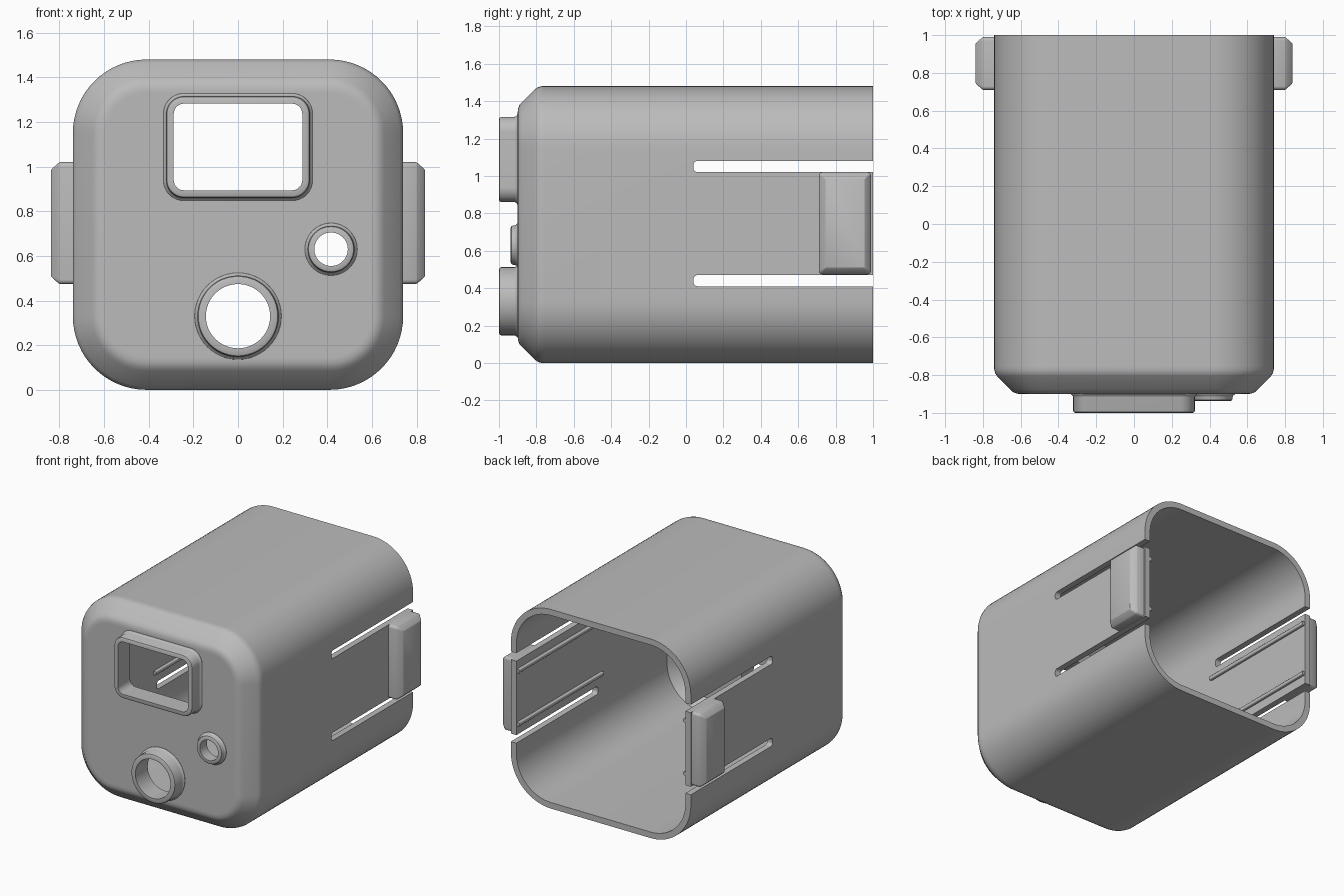
import bpy, bmesh, math

cube = bpy.data.objects.get("Cube")
if cube:
    bpy.data.objects.remove(cube, do_unlink=True)

GREY = (0.5, 0.5, 0.5, 1)
grey = bpy.data.materials.new("plain grey")
grey.use_nodes = True
grey.diffuse_color = GREY
grey.node_tree.nodes["Principled BSDF"].inputs["Base Color"].default_value = GREY


def rounded_rect(cu, cv, hu, hv, r, seg):
    """Outline points of a rounded rectangle, or a circle when r fills it."""
    pts = []
    for k, (su, sv) in enumerate([(1, 1), (-1, 1), (-1, -1), (1, -1)]):
        for i in range(seg + 1):
            a = math.pi / 2 * (k + i / seg)
            pts.append((cu + su * (hu - r) + r * math.cos(a),
                        cv + sv * (hv - r) + r * math.sin(a)))
    return pts


def loft(name, shape, rings, axis="y", closed=False, seg=12):
    """Skin (inset, depth) rings of one shape along an axis."""
    cu, cv, hu, hv, r = shape
    bm = bmesh.new()
    loops = []
    for inset, d in rings:
        pts = rounded_rect(cu, cv, hu - inset, hv - inset, max(r - inset, 0.004), seg)
        loops.append([bm.verts.new((u, d, v) if axis == "y" else (d, u, v)) for u, v in pts])
    n = len(loops[0])
    pairs = list(zip(loops, loops[1:]))
    if closed:
        pairs.append((loops[-1], loops[0]))
    else:
        bm.faces.new(loops[0])
        bm.faces.new(loops[-1])
    for a, b in pairs:
        for i in range(n):
            j = (i + 1) % n
            bm.faces.new((a[i], a[j], b[j], b[i]))
    bmesh.ops.remove_doubles(bm, verts=bm.verts[:], dist=0.00001)
    bmesh.ops.recalc_face_normals(bm, faces=bm.faces[:])
    mesh = bpy.data.meshes.new(name)
    bm.to_mesh(mesh)
    bm.free()
    obj = bpy.data.objects.new(name, mesh)
    bpy.context.collection.objects.link(obj)
    mesh.materials.append(grey)
    return obj


def smooth(obj):
    bpy.ops.object.select_all(action="DESELECT")
    obj.select_set(True)
    bpy.context.view_layer.objects.active = obj
    bpy.ops.object.shade_smooth_by_angle(angle=math.radians(30))


def cut(obj, cutter):
    bpy.context.view_layer.objects.active = obj
    mod = obj.modifiers.new("cut", "BOOLEAN")
    mod.operation = "DIFFERENCE"
    mod.solver = "EXACT"
    mod.object = cutter
    bpy.ops.object.modifier_apply(modifier=mod.name)
    bpy.data.objects.remove(cutter, do_unlink=True)


# Hollow case, open at the back, with a softened chamfer at the front
WALL = 0.045
outer = [(0, 1), (0, -0.75), (0, -0.77), (0.005, -0.79), (0.016, -0.807),
         (0.085, -0.876), (0.1, -0.89), (0.12, -0.898), (0.14, -0.9), (0.15, -0.9)]
inner = [(0.15, -0.9 + WALL), (0.11, -0.9 + WALL), (WALL, -0.77), (WALL, 1)]
case = loft("case", (0, 0.74, 0.74, 0.74, 0.33), outer + inner + [(0, 1)], seg=16)
# The last ring meets the first, so the two flat caps there are dropped
bm = bmesh.new()
bm.from_mesh(case.data)
bmesh.ops.delete(bm, geom=[f for f in bm.faces if len(f.verts) > 4], context="FACES_ONLY")
for depth in (-0.9, -0.9 + WALL):
    rim = [v for v in bm.verts if abs(v.co.y - depth) < 0.0001
           and abs(max(abs(v.co.x), abs(v.co.z - 0.74)) - 0) < 2]
    edges = {e for v in rim for e in v.link_edges}
    # Split the wall between the two front faces, then cap each
    bmesh.ops.delete(bm, geom=[f for f in bm.faces
                               if {round(v.co.y, 3) for v in f.verts} == {-0.9, round(-0.9 + WALL, 3)}],
                     context="FACES_ONLY")
bmesh.ops.holes_fill(bm, edges=[e for e in bm.edges if e.is_boundary], sides=0)
bmesh.ops.recalc_face_normals(bm, faces=bm.faces[:])
bm.to_mesh(case.data)
bm.free()

# Openings in the front, each with a raised collar
BOSSES = [
    ("window_frame", (0, 1.088, 0.322, 0.228, 0.08), 0.034, -1.0),
    ("lens_ring", (0, 0.33, 0.182, 0.182, 0.182), 0.038, -1.0),
    ("button_ring", (0.417, 0.63, 0.105, 0.105, 0.105), 0.03, -0.937),
]
for name, shape, t, tip in BOSSES:
    cut(case, loft("cutter", shape, [(t - 0.006, -1.1), (t - 0.006, -0.7)]))
    smooth(loft(name, shape, [(0, -0.9 + WALL), (-0.013, -0.898), (-0.012, -0.902),
                              (-0.004, -0.908), (0, -0.917), (0, tip + 0.012),
                              (0.004, tip + 0.004), (0.012, tip), (t, tip),
                              (t, -0.9 + WALL)], closed=True))

# Slots that free a spring arm on each side
for side in (-1, 1):
    for z in (0.44, 1.05):
        cut(case, loft("cutter", (0.6, z, 0.56, 0.03, 0.022),
                       [(0, side * 0.6), (0, side * 0.9)], axis="x", seg=6))
smooth(case)

# Grip pads outside and thin ribs inside each spring arm
for side, word in ((-1, "right"), (1, "left")):
    smooth(loft(word + "_grip", (0.85, 0.747, 0.14, 0.273, 0.02),
                [(0, side * 0.72), (0, side * 0.798), (0.004, side * 0.805),
                 (0.03, side * 0.834), (0.036, side * 0.838)], axis="x", seg=5))
    for z, place in ((0.55, "lower"), (0.945, "upper")):
        smooth(loft(f"{word}_{place}_rib", (side * 0.692, z, 0.018, 0.014, 0.008),
                    [(0, 0.0), (0, 0.995)], seg=4))
